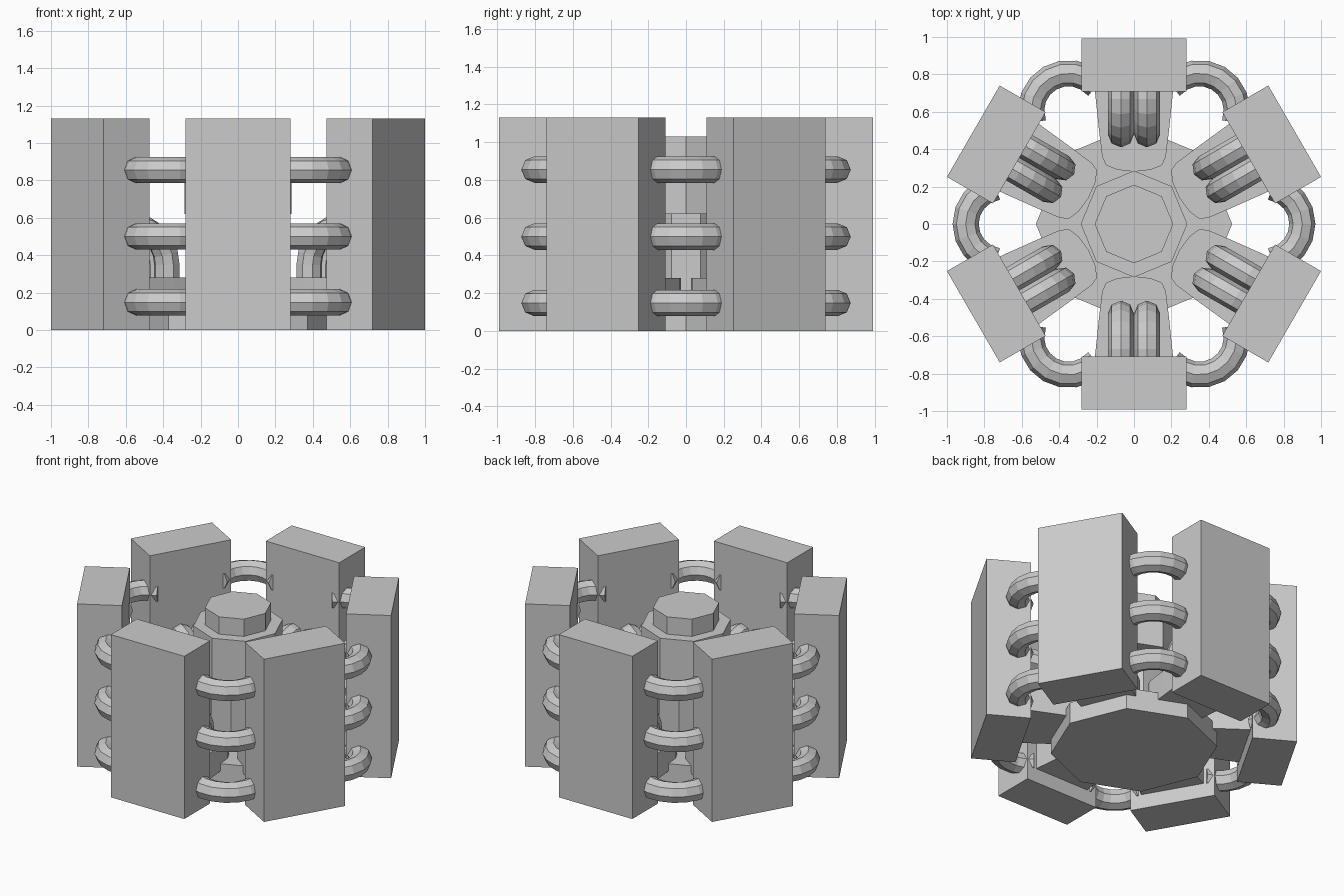
import bpy, bmesh, math
from mathutils import Vector, Matrix

cube = bpy.data.objects.get("Cube")
if cube:
    bpy.data.objects.remove(cube)

# Single grey finish
grey = bpy.data.materials.new("plain grey")
grey.use_nodes = True
GREY = (0.6, 0.6, 0.6, 1)
grey.diffuse_color = GREY
grey.node_tree.nodes["Principled BSDF"].inputs["Base Color"].default_value = GREY


def finish(name, bm, angle=0.0):
    """Turn a bmesh into an object rotated about the centre axis."""
    bmesh.ops.recalc_face_normals(bm, faces=bm.faces)
    mesh = bpy.data.meshes.new(name)
    bm.to_mesh(mesh)
    bm.free()
    mesh.materials.append(grey)
    obj = bpy.data.objects.new(name, mesh)
    bpy.context.collection.objects.link(obj)
    obj.rotation_euler.z = angle
    return obj


def prism(name, outline, z0, z1, angle=0.0):
    """Extrude a flat outline upward."""
    bm = bmesh.new()
    face = bm.faces.new([bm.verts.new((x, y, z0)) for x, y in outline])
    top = bmesh.ops.extrude_face_region(bm, geom=[face])["geom"]
    verts = [v for v in top if isinstance(v, bmesh.types.BMVert)]
    bmesh.ops.translate(bm, verts=verts, vec=(0, 0, z1 - z0))
    return finish(name, bm, angle)


def octagon(radius, turn=0.0):
    return [(radius * math.cos(turn + i * math.pi / 4),
             radius * math.sin(turn + i * math.pi / 4)) for i in range(8)]


def tube(name, path, binormal, angle, radius=0.07):
    """Sweep an eight-sided section along a planar path."""
    bm = bmesh.new()
    b = Vector(binormal)
    rings = []
    for i, p in enumerate(path):
        tangent = (path[min(i + 1, len(path) - 1)] - path[max(i - 1, 0)]).normalized()
        n = b.cross(tangent)
        rings.append([bm.verts.new(p + n * u + b * v) for u, v in octagon(radius)])
    for r0, r1 in zip(rings, rings[1:]):
        for k in range(8):
            j = (k + 1) % 8
            bm.faces.new((r0[k], r0[j], r1[j], r1[k]))
    bm.faces.new(rings[0])
    bm.faces.new(rings[-1])
    return finish(name, bm, angle)


# Central base, column and cap
prism("base", octagon(0.525), 0, 0.15)
prism("lower_column", octagon(0.2, math.pi / 8), 0.15, 0.62)
prism("upper_column", octagon(0.285), 0.62, 0.91)
prism("column_cap", octagon(0.21), 0.91, 1.03)

# Outlines pointing along +x
block = [(0.708, -0.282), (0.992, -0.282), (0.992, 0.282), (0.708, 0.282)]
half_arm = [(0.72, 0.21), (0.5, 0.187), (0.36, 0.17), (0.315, 0.15), (0.29, 0.09), (0.28, 0)]
arm = half_arm + [(x, -y) for x, y in reversed(half_arm[:-1])]

# Bowed link path between blocks, and the elbow path rising from each arm
link = [Vector((0.7 + 0.2 * math.cos(a), 0.2 * math.sin(a), 0))
        for a in (math.radians(-78 + 156 * i / 8) for i in range(9))]
elbow = [Vector((0.68 + 0.2 * math.cos(a), 0, 0.35 + 0.2 * math.sin(a)))
         for a in (math.radians(75 + 105 * i / 6) for i in range(7))]
elbow += [Vector((0.48, 0, 0.2))]

for i in range(6):
    turn = i * math.pi / 3
    side = turn + math.pi / 6
    prism(f"block_{i + 1}", block, 0, 1.13, side)
    prism(f"arm_{i + 1}", arm, 0.1, 0.28, side)
    for y in (-0.07, 0.07):
        tube(f"elbow_pipe_{i + 1}", [p + Vector((0, y, 0)) for p in elbow], (0, 1, 0), side)
    for z in (0.148, 0.5, 0.855):
        tube(f"link_pipe_{i + 1}", [p + Vector((0, 0, z)) for p in link], (0, 0, 1), turn)
